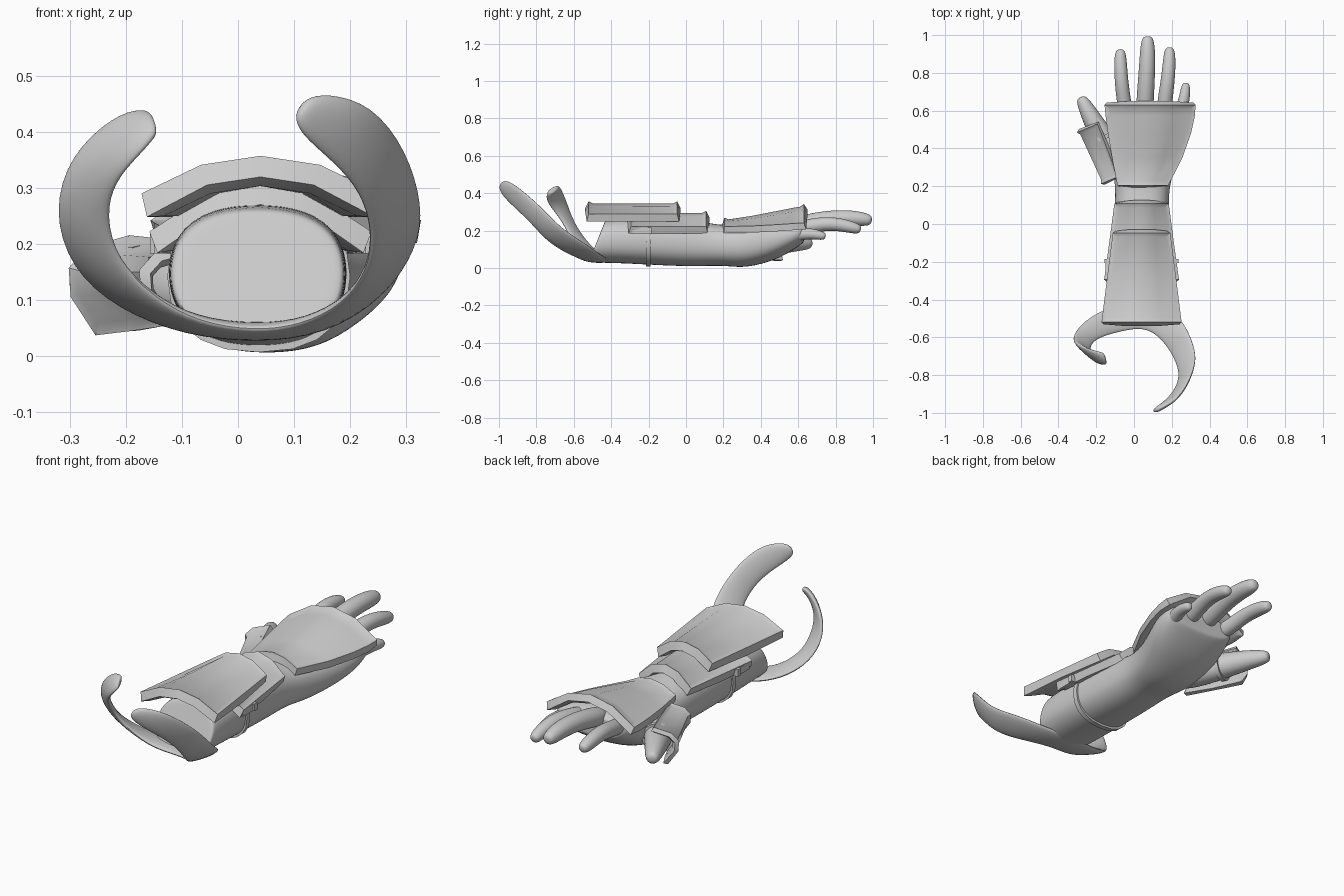
import bpy, bmesh, math
from mathutils import Vector, Matrix

if "Cube" in bpy.data.objects:
    bpy.data.objects.remove(bpy.data.objects["Cube"])

OBJS = []


def finish(name, bm, subsurf=0, thick=0.0, matrix=None):
    me = bpy.data.meshes.new(name)
    if matrix:
        bm.transform(matrix)
    bm.to_mesh(me)
    bm.free()
    ob = bpy.data.objects.new(name, me)
    bpy.context.collection.objects.link(ob)
    if thick:
        m = ob.modifiers.new("solid", 'SOLIDIFY')
        m.thickness, m.offset, m.use_even_offset = thick, -1, True
    if subsurf:
        m = ob.modifiers.new("sub", 'SUBSURF')
        m.levels = m.render_levels = subsurf
    OBJS.append(ob)
    return ob


def loft(name, rings, subsurf=2):
    """Skin a closed surface over a list of rings."""
    bm = bmesh.new()
    vs = [[bm.verts.new(p) for p in r] for r in rings]
    n = len(rings[0])
    for a, b in zip(vs, vs[1:]):
        for i in range(n):
            j = (i + 1) % n
            bm.faces.new((a[i], a[j], b[j], b[i]))
    bm.faces.new(vs[0])
    bm.faces.new(vs[-1])
    bmesh.ops.recalc_face_normals(bm, faces=bm.faces)
    return finish(name, bm, subsurf)


def section(y, cx, hw, zb, zt, shear=0.0, n=20, e=0.85):
    """Rounded arm cross-section; shear slants it along y with height."""
    out, zm, hz = [], (zb + zt) / 2, (zt - zb) / 2
    for i in range(n):
        t = 2 * math.pi * i / n
        c, s = math.cos(t), math.sin(t)
        x = math.copysign(abs(c) ** e, c) * hw
        z = math.copysign(abs(s) ** e, s) * hz
        out.append(Vector((cx + x, y + shear * z, zm + z)))
    return out


def shrink(ring, f):
    c = sum(ring, Vector()) / len(ring)
    return [c + (p - c) * f for p in ring]


def tube(name, pts, n=10):
    """Finger: rounded tube through (x, y, z, radius) points."""
    P = [Vector(p[:3]) for p in pts]
    R = [p[3] for p in pts]
    d = (P[-1] - P[-2]).normalized()
    P.append(P[-1] + d * R[-1] * 0.7)
    R.append(R[-1] * 0.6)
    rings = []
    for i, p in enumerate(P):
        t = (P[min(i + 1, len(P) - 1)] - P[max(i - 1, 0)]).normalized()
        u = t.cross(Vector((0, 0, 1))).normalized()
        v = u.cross(t)
        rings.append([p + (u * math.cos(a) + v * math.sin(a)) * R[i]
                      for a in (2 * math.pi * k / n for k in range(n))])
    return loft(name, rings)


def band(name, A, B, h, n=10):
    """Flat curling band between two edge lines."""
    A, B = [Vector(a) for a in A], [Vector(b) for b in B]
    M = [(a + b) / 2 for a, b in zip(A, B)]
    rings = []
    for i in range(len(M)):
        t = M[min(i + 1, len(M) - 1)] - M[max(i - 1, 0)]
        w = (A[i] - B[i]) / 2
        nrm = t.cross(w).normalized()
        k = h if 0 < i < len(M) - 1 else h * 0.7
        rings.append([M[i] + w * math.cos(a) * 1.04 + nrm * k * math.sin(a)
                      for a in (2 * math.pi * j / n for j in range(n))])
    return loft(name, rings)


def plate(name, rows, thick, rim=0.022, matrix=None):
    """Arched armour plate with recessed panel; rows = (y, xl, xr, z_edge, z_top)."""
    arch = (0, 0.76, 1, 0.76, 0)
    bm = bmesh.new()
    g = [[bm.verts.new((xl + (xr - xl) * j / 4, y, ze + (zt - ze) * arch[j]))
          for j in range(5)] for y, xl, xr, ze, zt in rows]
    for a, b in zip(g, g[1:]):
        for j in range(4):
            bm.faces.new((a[j], a[j + 1], b[j + 1], b[j]))
    bm.normal_update()
    bmesh.ops.inset_region(bm, faces=bm.faces[:], thickness=rim, depth=-0.011,
                           use_boundary=True, use_even_offset=True)
    return finish(name, bm, 0, thick, matrix)


# Forearm sleeve and palm
rows = [(-0.475, .035, .155, .03, .262, .4), (-0.455, .035, .158, .028, .266, .38),
        (-0.33, .035, .162, .025, .272, .15), (-0.15, .037, .155, .014, .272),
        (0.0, .04, .148, .008, .262), (0.12, .042, .143, .01, .243),
        (0.2, .045, .146, .012, .228), (0.3, .05, .165, .0, .24),
        (0.4, .065, .188, .018, .258), (0.5, .085, .207, .052, .272),
        (0.58, .1, .2, .1, .268), (0.63, .1, .185, .135, .25)]
body = [section(*r) for r in rows]
loft("sleeve_and_palm", [shrink(body[0], .85)] + body + [shrink(body[-1], .8)])

# Fingers and thumb
tube("index_finger", [(-.04, .56, .2, .04), (-.055, .66, .22, .04), (-.067, .76, .245, .038),
                      (-.072, .86, .235, .036), (-.072, .905, .225, .03)])
tube("middle_finger", [(.055, .56, .22, .048), (.06, .68, .25, .049), (.068, .8, .268, .046),
                       (.072, .9, .267, .044), (.072, .97, .258, .036)])
tube("ring_finger", [(.155, .56, .2, .042), (.165, .66, .225, .042), (.18, .77, .24, .039),
                     (.187, .86, .225, .036), (.188, .915, .21, .03)])
tube("little_finger", [(.235, .53, .17, .04), (.25, .6, .18, .035), (.268, .67, .185, .031),
                       (.274, .73, .172, .025)])
tube("thumb", [(-.02, .24, .11, .075), (-.1, .35, .118, .08), (-.18, .48, .13, .064),
               (-.235, .58, .135, .05), (-.272, .65, .132, .036)])

# Curling rear band: left tip, under the arm, right tip
upper = [(-.155, -.69, .43), (-.17, -.68, .44), (-.22, -.67, .43), (-.30, -.64, .36),
         (-.33, -.61, .26), (-.30, -.55, .16), (-.22, -.48, .09), (-.1, -.43, .045),
         (.04, -.40, .035), (.17, -.43, .05), (.27, -.52, .12), (.32, -.65, .2),
         (.33, -.72, .27), (.30, -.82, .37), (.24, -.92, .45), (.16, -.965, .47), (.12, -.985, .46)]
lower = [(-.145, -.73, .405), (-.145, -.745, .395), (-.18, -.745, .355), (-.22, -.71, .31),
         (-.235, -.66, .25), (-.215, -.62, .17), (-.15, -.59, .105), (-.07, -.57, .06),
         (.03, -.55, .045), (.11, -.575, .055), (.185, -.66, .09), (.23, -.75, .15),
         (.24, -.81, .22), (.22, -.88, .29), (.17, -.94, .345), (.11, -.985, .395), (.10, -.995, .43)]
band("rear_curl_band", upper, lower, 0.017)

# Armour plates
plate("upper_forearm_plate", [(-.52, -.172, .252, .29, .357), (-.28, -.142, .222, .29, .357),
                              (-.047, -.112, .192, .29, .357)], .042)
plate("lower_forearm_plate", [(-.295, -.158, .238, .222, .306), (-.09, -.13, .21, .222, .306),
                              (.108, -.104, .184, .222, .306)], .04)
plate("hand_plate", [(.205, -.088, .182, .222, .268), (.35, -.116, .256, .225, .29),
                     (.48, -.138, .302, .232, .315), (.57, -.15, .322, .238, .333),
                     (.63, -.156, .326, .242, .342)], .036)

# Thumb plate, turned to face outward along the thumb
ydir = Vector((-.39, .92, 0)).normalized()
side = Vector((-.92, -.39, 0)).normalized()
zdir = (side * math.cos(.35) + Vector((0, 0, 1)) * math.sin(.35)).normalized()
xdir = ydir.cross(zdir)
mat = Matrix((xdir, ydir, zdir)).transposed().to_4x4()
mat.translation = Vector((-.2, .365, .14))
plate("thumb_plate", [(-.15, -.08, .08, -.035, .04), (0, -.088, .088, -.038, .045),
                      (.15, -.095, .095, -.04, .05)], .02, .018, mat)

# Forearm strap and side buckles
loft("forearm_strap", [section(y, .037, .163, .007, .277) for y in (-.215, -.19)], 0)
for label, x in (("left", -.142), ("right", .22)):
    for part, y, l, w in (("buckle", -.235, .1, .016), ("clasp", -.195, .022, .03)):
        bm = bmesh.new()
        bmesh.ops.create_cube(bm, size=1, matrix=Matrix.Translation((x, y, .2))
                              @ Matrix.Diagonal((w, l, .035, 1)))
        finish(f"{label}_{part}", bm)

# Strap around the thumb
c = Vector((-.165, .455, .127))
loft("thumb_strap", [[c + ydir * o + (side * math.cos(a) + Vector((0, 0, 1)) * math.sin(a)) * .073
                      for a in (2 * math.pi * k / 16 for k in range(16))] for o in (-.01, .012)], 0)

# Bake modifiers and shade
bpy.ops.object.select_all(action='DESELECT')
for ob in OBJS:
    ob.select_set(True)
bpy.context.view_layer.objects.active = OBJS[0]
bpy.ops.object.convert(target='MESH')
bpy.ops.object.shade_smooth_by_angle(angle=math.radians(32))
